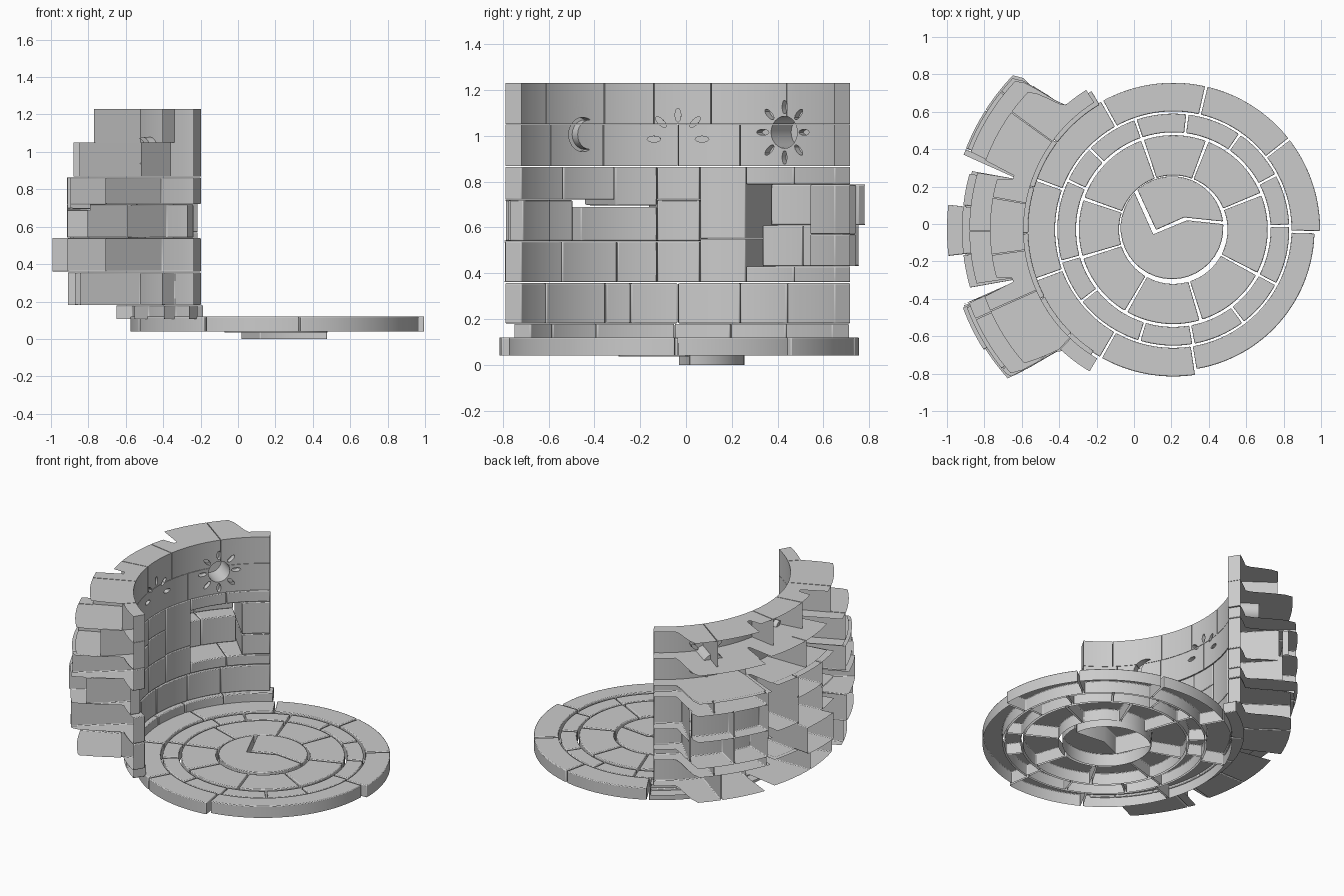
import bpy, bmesh, math
from math import sin, cos, pi, radians, degrees
from mathutils import Vector

if "Cube" in bpy.data.objects:
    bpy.data.objects.remove(bpy.data.objects["Cube"])

CX, CY = 0.21, -0.03       # common axis of the floor and wall
RI = 0.80                  # inner wall radius


def finish(bm, name):
    bmesh.ops.recalc_face_normals(bm, faces=bm.faces[:])
    me = bpy.data.meshes.new(name)
    bm.to_mesh(me)
    bm.free()
    ob = bpy.data.objects.new(name, me)
    bpy.context.collection.objects.link(ob)
    return ob


def open_shell(ob, test):
    """Remove the hidden faces: every stone is a hollow shell."""
    bm = bmesh.new()
    bm.from_mesh(ob.data)
    bm.normal_update()
    bmesh.ops.delete(bm, geom=[f for f in bm.faces if test(f)], context='FACES')
    bm.to_mesh(ob.data)
    bm.free()


def soften(ob, w=0.005):
    m = ob.modifiers.new("soft_edges", 'BEVEL')
    m.width, m.segments, m.limit_method, m.angle_limit = w, 2, 'ANGLE', radians(40)


def is_bottom(f):
    return f.normal.z < -0.5


def is_back(f):
    c = f.calc_center_median()
    d = Vector((c.x - CX, c.y - CY, 0))
    return abs(f.normal.z) < 0.5 and d.length > 0.84 and f.normal.dot(d.normalized()) > 0.04


def sector(name, a0, a1, r0, r1, z0, z1):
    """Closed curved block between two angles in degrees; r1 is a function of angle."""
    n = max(2, math.ceil(abs(a1 - a0) / 1.5))
    bm = bmesh.new()
    prev = first = None
    for i in range(n + 1):
        d = a0 + (a1 - a0) * i / n
        a = radians(d)
        st = [bm.verts.new((CX + r * cos(a), CY + r * sin(a), z))
              for r, z in ((r0, z0), (r1(d), z0), (r1(d), z1), (r0, z1))]
        if prev:
            for k in range(4):
                bm.faces.new((prev[k], prev[(k + 1) % 4], st[(k + 1) % 4], st[k]))
        else:
            first = st
        prev = st
    bm.faces.new(first)
    bm.faces.new(prev[::-1])
    return finish(bm, name)


def prism(bm, pts, fn0, fn1):
    lo = [bm.verts.new(fn0(p)) for p in pts]
    hi = [bm.verts.new(fn1(p)) for p in pts]
    n = len(pts)
    bm.faces.new(lo[::-1])
    bm.faces.new(hi)
    for i in range(n):
        bm.faces.new((lo[i], lo[(i + 1) % n], hi[(i + 1) % n], hi[i]))


# Floor rings: inner radius, outer radius, top, gap in degrees, split angles
rings = [
    ("inner_floor_stone", 0.29, 0.505, 0.118, 1.8, [22, 69, 109, 161, 197, 240, 287, 332]),
    ("middle_floor_stone", 0.52, 0.62, 0.114, 1.2,
     [2, 28, 55, 83, 109, 136, 155, 196, 218, 253, 280, 307, 332]),
    ("outer_floor_stone", 0.632, 0.785, 0.12, 1.0, [-1, 38, 77, 119, 160, 200, 240.5, 279]),
]
for name, r0, r1, top, gap, cuts in rings:
    for i, a in enumerate(cuts):
        b = cuts[(i + 1) % len(cuts)]
        b += 360 if b < a else 0
        rr = r1 - (0.03 if a == 279 else 0)
        ob = sector(name, a + gap / 2, b - gap / 2, r0, lambda d: rr, 0.04, top)
        open_shell(ob, is_bottom)
        soften(ob)

# Cracked centre disc in two halves
R = 0.275
crack_up = [(-0.185, 0.203), (-0.085, -0.012), (0.065, 0.055)]
crack_low = [(0.08, 0.04), (-0.10, -0.035), (-0.20, 0.188)]
for name, a0, a1, crack, z0 in (("centre_disc_upper", 7, 130, crack_up, 0.0),
                                ("centre_disc_lower", 138, 364, crack_low, 0.035)):
    arc = [(R * cos(radians(a0 + (a1 - a0) * i / 24)), R * sin(radians(a0 + (a1 - a0) * i / 24)))
           for i in range(25)]
    bm = bmesh.new()
    prism(bm, arc + crack, lambda p: (CX - 0.007 + p[0], CY + 0.01 + p[1], z0),
          lambda p: (CX - 0.007 + p[0], CY + 0.01 + p[1], 0.12))
    ob = finish(bm, name)
    open_shell(ob, is_bottom)
    soften(ob)


def ang(y):
    return 180 - degrees(math.asin((y - CY) / RI))


def brick_row(z0, z1, rc, rs, ys, r0=RI, name="wall_brick"):
    """Bricks between successive y positions; the backs reach rc (centre) or rs (sides)."""
    def back(d):
        dev = abs(d - 180)
        r = rc if dev < 18 else rs
        if abs(dev - 18) < 1.5:
            r = min(r, 0.9)
        start = 44 if d < 180 else 42
        t = min(1, max(0, (dev - start) / 4.5))
        return max(r0 + 0.04, r + (min(r, 0.88) - r) * t)
    out = []
    for y0, y1 in zip(ys, ys[1:]):
        out.append(sector(name, ang(y0) - 0.15, ang(y1) + 0.15, r0, back, z0 + 0.001, z1 - 0.001))
    return out


# Plain wall courses
plain = brick_row(0.105, 0.18, 0.86, 0.86, [-0.70, -0.6, -0.4, -0.05, 0.2, 0.45, 0.66], 0.775, "base_course")
plain += brick_row(0.18, 0.357, 1.12, 1.15, [-0.72, -0.61, -0.35, -0.24, -0.035, 0.235, 0.44, 0.65])
plain += brick_row(0.36, 0.54, 1.10, 1.19, [-0.72, -0.54, -0.30, -0.125])
plain += brick_row(0.36, 0.54, 1.21, 1.21, [-0.125, 0.06])
plain += brick_row(0.36, 0.55, 1.10, 1.17, [0.06, 0.26])
plain += brick_row(0.36, 0.43, 1.10, 1.17, [0.26, 0.47, 0.65])
plain += brick_row(0.54, 0.72, 1.13, 1.19, [-0.70, -0.58], 0.815)
plain += brick_row(0.54, 0.72, 1.13, 1.19, [-0.58, -0.46], 0.86)
plain += brick_row(0.54, 0.69, 1.13, 1.20, [-0.46, -0.125])
plain += brick_row(0.54, 0.72, 1.13, 1.19, [-0.125, 0.06])
plain += brick_row(0.55, 0.865, 1.13, 1.19, [0.06, 0.26])
plain += brick_row(0.72, 0.865, 1.13, 1.18, [-0.72, -0.535, -0.31])
plain += brick_row(0.695, 0.865, 1.13, 1.18, [-0.31, -0.125])
plain += brick_row(0.72, 0.865, 1.13, 1.18, [-0.125, 0.06])
plain += brick_row(0.787, 0.865, 1.12, 1.18, [0.26, 0.47, 0.65])
# Recessed niche and the short end pier beside it
plain += brick_row(0.43, 0.61, 1.19, 1.19, [0.26, 0.40, 0.54], 1.0, "niche_back")
plain += brick_row(0.61, 0.787, 1.19, 1.19, [0.26, 0.40, 0.54], 1.1, "niche_back")
plain += brick_row(0.43, 0.57, 1.19, 1.19, [0.54, 0.65], RI, "niche_pier")
plain += brick_row(0.57, 0.787, 1.19, 1.19, [0.54, 0.65], RI, "niche_pier")
for ob in plain:
    open_shell(ob, is_back)
    soften(ob)

# Carved upper courses
carved = brick_row(0.867, 1.05, 1.09, 1.16, [-0.72, -0.59, -0.36, -0.035, 0.235, 0.65], RI, "carved_brick")
carved += brick_row(1.05, 1.23, 0.98, 1.07, [-0.72, -0.61, -0.355, -0.14, 0.11, 0.44, 0.65], RI, "top_brick")

cut = bmesh.new()


def carve(pts, y, z, depth):
    a = radians(ang(y))
    e, t = Vector((cos(a), sin(a), 0)), Vector((sin(a), -cos(a), 0))

    def at(r):
        return lambda p: Vector((CX, CY, z + p[1])) + e * r + t * p[0]
    prism(cut, pts, at(0.68), at(depth))


def circle(r, n=24):
    return [(r * cos(2 * pi * i / n), r * sin(2 * pi * i / n)) for i in range(n)]


def petals(y, z, dist, angles):
    for d in angles:
        c, s = cos(radians(d)), sin(radians(d))
        carve([((dist + u) * c - v * s, (dist + u) * s + v * c)
               for u, v in ((x * 0.03, w * 0.013) for x, w in circle(1, 12))], y, z, 0.83)


# Full sun, rising sun and crescent moon
carve(circle(0.07), 0.43, 1.015, 0.95)
petals(0.43, 1.015, 0.11, range(0, 360, 45))
petals(-0.035, 0.985, 0.105, range(0, 181, 45))
moon = [(0.075 * cos(radians(d)), 0.075 * sin(radians(d))) for d in range(60, 301, 15)]
moon += [(0.0375 + 0.065 * cos(radians(d)), 0.065 * sin(radians(d))) for d in range(255, 104, -15)]
carve(moon, -0.45, 1.005, 0.845)
cutter = finish(cut, "emblem_cutter")
cutter.hide_render = True

for ob in carved:
    m = ob.modifiers.new("carve", 'BOOLEAN')
    m.operation, m.solver, m.object = 'DIFFERENCE', 'EXACT', cutter
    bpy.context.view_layer.objects.active = ob
    bpy.ops.object.modifier_apply(modifier=m.name)
    open_shell(ob, is_back)
bpy.data.objects.remove(cutter)

# Smooth the curved faces and keep the stone edges crisp
bpy.ops.object.select_all(action='SELECT')
bpy.context.view_layer.objects.active = plain[0]
bpy.ops.object.shade_smooth_by_angle(angle=radians(30))
